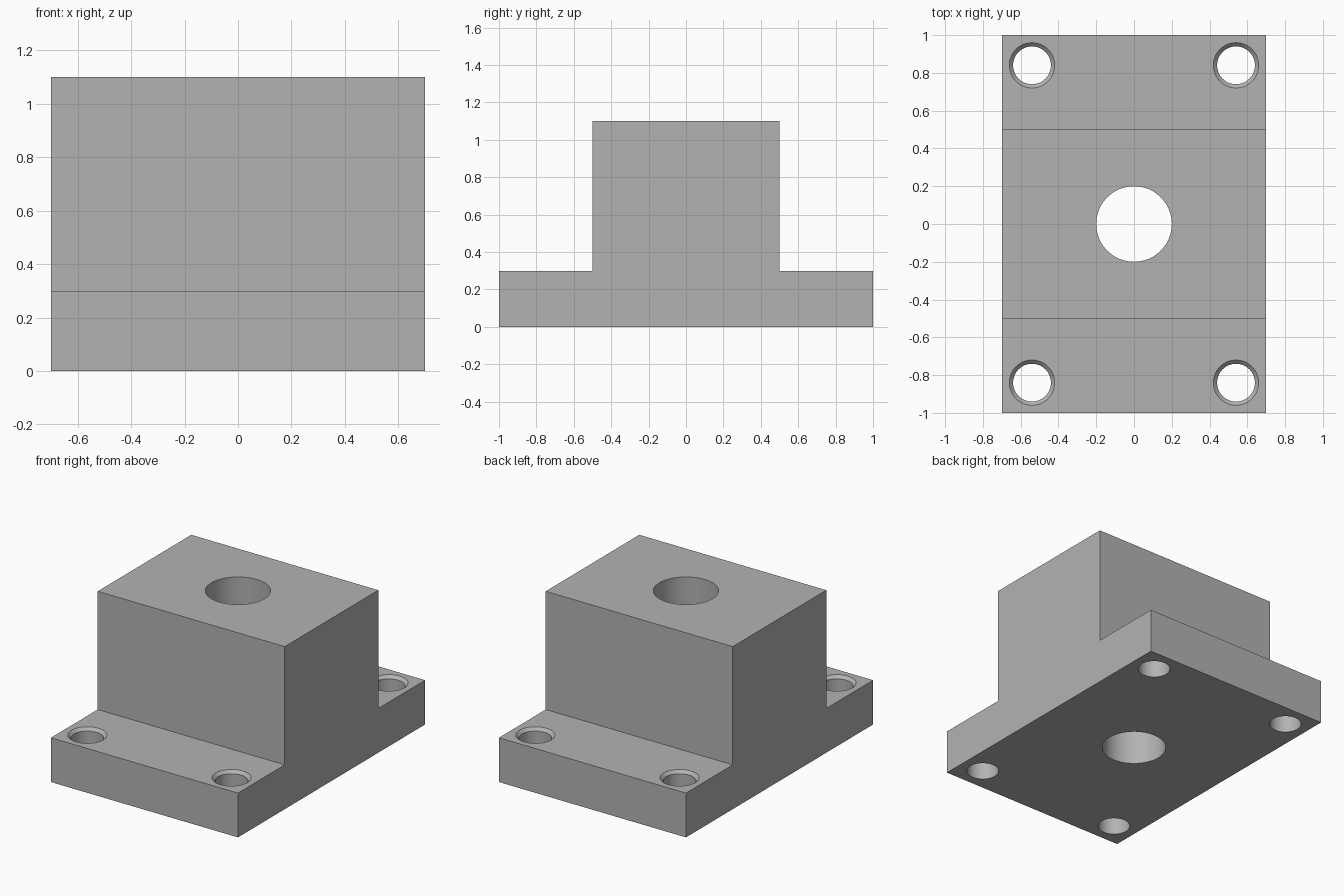
import bpy
import bmesh
import math

cube = bpy.data.objects.get("Cube")
if cube:
    bpy.data.objects.remove(cube, do_unlink=True)

SEGMENTS = 64
WIDTH = 1.4
BASE_TOP = 0.3
BLOCK_TOP = 1.1

grey = bpy.data.materials.new("plain grey")
grey.use_nodes = True
colour = (0.45, 0.45, 0.45, 1)
grey.diffuse_color = colour
grey.node_tree.nodes["Principled BSDF"].inputs["Base Color"].default_value = colour


def make_object(name, bm):
    bmesh.ops.recalc_face_normals(bm, faces=bm.faces)
    mesh = bpy.data.meshes.new(name)
    bm.to_mesh(mesh)
    bm.free()
    mesh.materials.append(grey)
    obj = bpy.data.objects.new(name, mesh)
    bpy.context.collection.objects.link(obj)
    return obj


def extruded_profile(name, points, width):
    """Extrude a (y, z) outline along x, centred on x = 0."""
    bm = bmesh.new()
    face = bm.faces.new([bm.verts.new((-width / 2, y, z)) for y, z in points])
    moved = bmesh.ops.extrude_face_region(bm, geom=[face])["geom"]
    verts = [v for v in moved if isinstance(v, bmesh.types.BMVert)]
    bmesh.ops.translate(bm, verts=verts, vec=(width, 0, 0))
    return make_object(name, bm)


def turned_cutter(name, profile, x, y):
    """Closed solid from (radius, z) rings."""
    bm = bmesh.new()
    rings = []
    for radius, z in profile:
        angles = [math.tau * i / SEGMENTS for i in range(SEGMENTS)]
        rings.append([bm.verts.new((x + radius * math.cos(a),
                                    y + radius * math.sin(a), z)) for a in angles])
    for low, high in zip(rings, rings[1:]):
        for i in range(SEGMENTS):
            j = (i + 1) % SEGMENTS
            bm.faces.new((low[i], low[j], high[j], high[i]))
    bm.faces.new(rings[0])
    bm.faces.new(rings[-1])
    cutter = make_object(name, bm)
    cutter.hide_render = True
    return cutter


# Flanged block: wide base with a tall centre
half = [(1, 0), (1, BASE_TOP), (0.5, BASE_TOP), (0.5, BLOCK_TOP)]
outline = half + [(-y, z) for y, z in reversed(half)]
block = extruded_profile("flanged_block", outline, WIDTH)

# Centre bore and four countersunk mounting holes
cutters = [turned_cutter("bore_cutter", [(0.2, -0.1), (0.2, BLOCK_TOP + 0.1)], 0, 0)]
countersunk = [(0.1, -0.1), (0.1, BASE_TOP - 0.02), (0.14, BASE_TOP + 0.02)]
for x in (-0.54, 0.54):
    for y in (-0.84, 0.84):
        cutters.append(turned_cutter("mounting_hole_cutter", countersunk, x, y))

bpy.ops.object.select_all(action="DESELECT")
block.select_set(True)
bpy.context.view_layer.objects.active = block
for cutter in cutters:
    cut = block.modifiers.new("hole", "BOOLEAN")
    cut.operation = "DIFFERENCE"
    cut.solver = "EXACT"
    cut.object = cutter
    bpy.ops.object.modifier_apply(modifier=cut.name)
    bpy.data.objects.remove(cutter, do_unlink=True)

# Smooth hole walls, sharp edges
bpy.ops.object.shade_smooth_by_angle(angle=math.radians(30))
